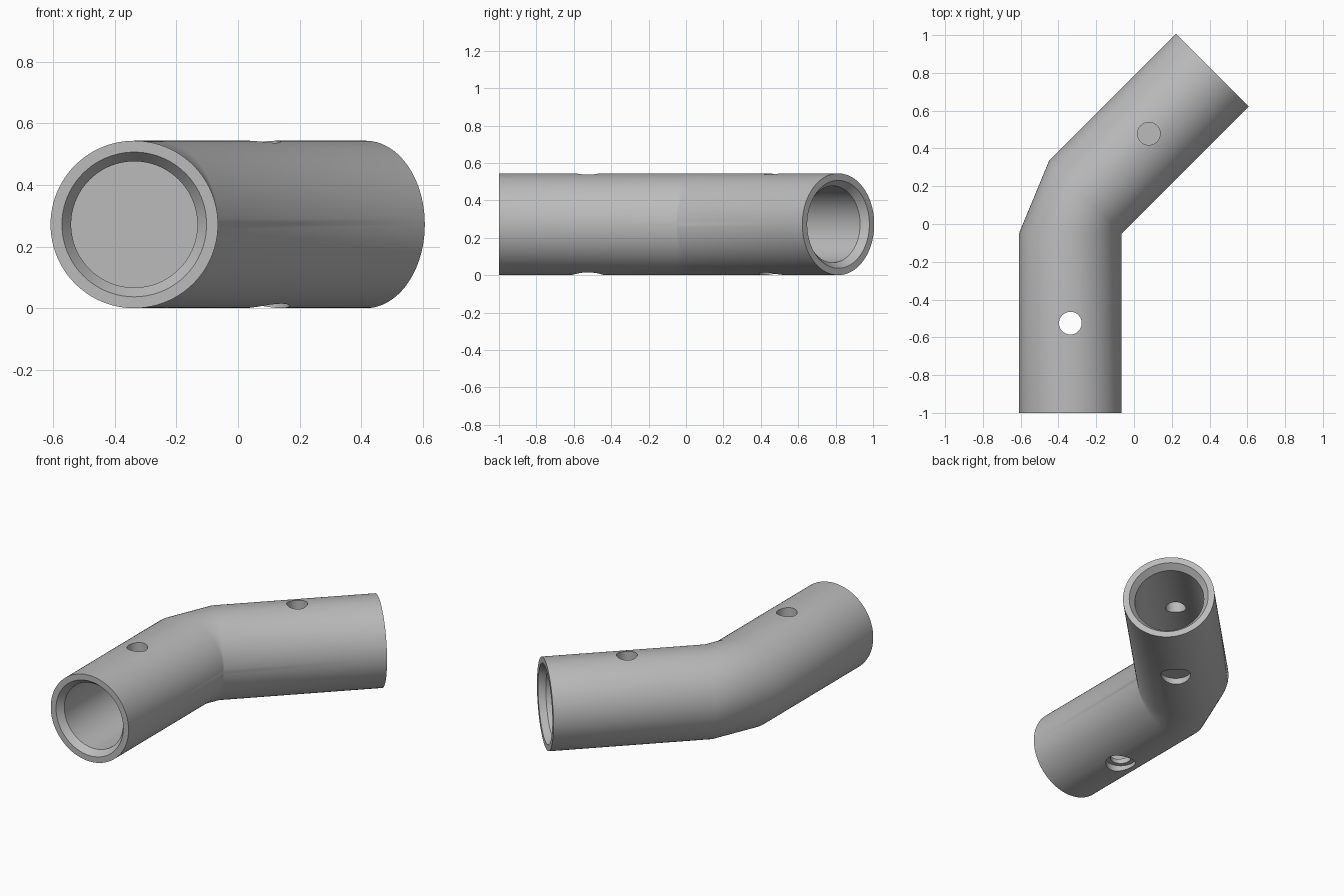
import bpy
import bmesh
from math import pi, cos, sin
from mathutils import Matrix, Vector

if "Cube" in bpy.data.objects:
    bpy.data.objects.remove(bpy.data.objects["Cube"], do_unlink=True)

SIDES = 96
R = 0.272                    # outer radius
MOUTH, BORE = 0.235, 0.205   # bore radius at the chamfered mouth and inside
LENGTH = 0.95                # length of each straight arm
CHAMFER = 0.04
PIVOT = Vector((-0.065, -0.05, R))   # inner corner of the elbow

# Frames at the start of each arm, with local +y running out of the elbow
front_arm = Matrix.Translation(PIVOT) @ Matrix.Translation((-R, 0, 0)) @ Matrix.Diagonal((1, -1, 1, 1))
back_arm = Matrix.Translation(PIVOT) @ Matrix.Rotation(-pi / 4, 4, 'Z') @ Matrix.Translation((-R, 0, 0))

grey = bpy.data.materials.new("plain grey")
grey.use_nodes = True
colour = (0.5, 0.5, 0.5, 1)
grey.diffuse_color = colour
grey.node_tree.nodes["Principled BSDF"].inputs["Base Color"].default_value = colour


def ring(bm, frame, radius, along):
    angles = [2 * pi * i / SIDES for i in range(SIDES)]
    return [bm.verts.new(frame @ Vector((radius * cos(a), along, radius * sin(a)))) for a in angles]


def new_object(name, bm):
    mesh = bpy.data.meshes.new(name)
    bm.to_mesh(mesh)
    bm.free()
    obj = bpy.data.objects.new(name, mesh)
    bpy.context.collection.objects.link(obj)
    mesh.materials.append(grey)
    return obj


# Elbow body: one chain of rings from one bore floor, over the outside, to the other
profile = [(BORE, 0), (BORE, LENGTH - CHAMFER), (MOUTH, LENGTH), (R, LENGTH), (R, 0)]
bm = bmesh.new()
rings = [ring(bm, front_arm, r, d) for r, d in profile]
rings += [ring(bm, back_arm, r, d) for r, d in reversed(profile)]
for a, b in zip(rings, rings[1:]):
    for i in range(SIDES):
        j = (i + 1) % SIDES
        bm.faces.new((a[i], a[j], b[j], b[i]))
bm.faces.new(rings[0])
bm.faces.new(rings[-1])
bmesh.ops.remove_doubles(bm, verts=bm.verts, dist=0.0001)
bmesh.ops.recalc_face_normals(bm, faces=bm.faces)
elbow = new_object("pipe_elbow", bm)


# Bolt holes: narrow through hole with a wider recess underneath
def drill(name, frame, radius, low, high):
    bm = bmesh.new()
    centre = frame @ Vector((0, LENGTH / 2, 0))
    place = Matrix.Translation((centre.x, centre.y, (low + high) / 2))
    bmesh.ops.create_cone(bm, cap_ends=True, segments=48, radius1=radius, radius2=radius,
                          depth=high - low, matrix=place)
    cutter = new_object(name, bm)
    cutter.hide_render = True
    cut = elbow.modifiers.new(name, 'BOOLEAN')
    cut.operation = 'DIFFERENCE'
    cut.solver = 'EXACT'
    cut.object = cutter
    bpy.ops.object.modifier_apply(modifier=name)
    bpy.data.objects.remove(cutter, do_unlink=True)


bpy.context.view_layer.objects.active = elbow
elbow.select_set(True)
for side, frame in (("front", front_arm), ("back", back_arm)):
    drill(side + "_bolt_hole", frame, 0.06, -0.2, 0.8)
    drill(side + "_bolt_recess", frame, 0.088, -0.2, 0.04)

bpy.ops.object.shade_smooth_by_angle(angle=pi / 6)
